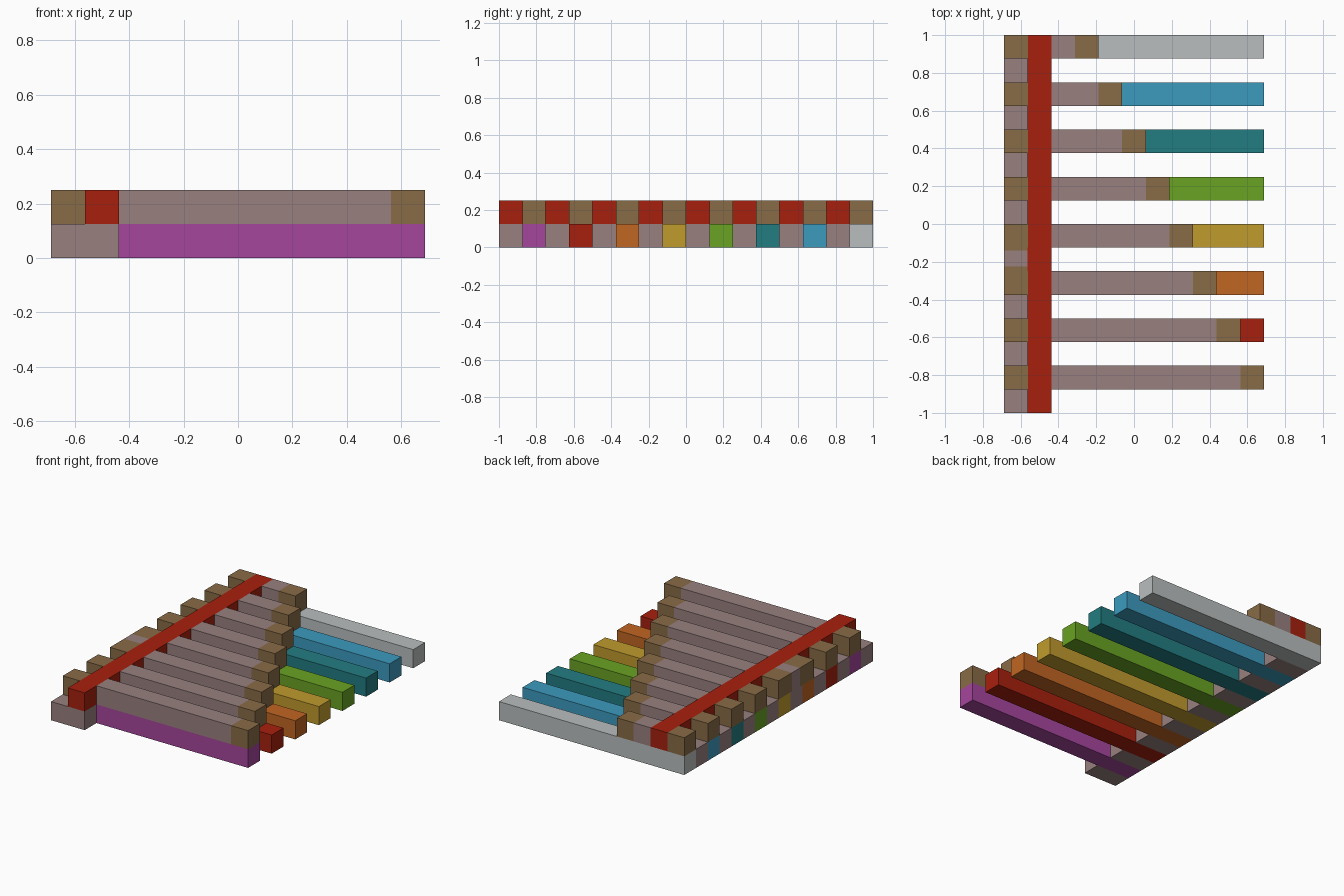
import bpy

# Everything sits on a grid of square beams, one unit thick
UNIT = 0.125
WIDTH, DEPTH = 11, 16


def linear(value):
    c = value / 255
    return c / 12.92 if c <= 0.04045 else ((c + 0.055) / 1.055) ** 2.4


def make_material(name, rgb):
    colour = [linear(v) for v in rgb] + [1.0]
    mat = bpy.data.materials.new(name)
    mat.diffuse_color = colour
    mat.use_nodes = True
    shader = next(n for n in mat.node_tree.nodes if n.type == 'BSDF_PRINCIPLED')
    shader.inputs["Base Color"].default_value = colour
    return mat


def beam(name, mat, x, y, z):
    """Box spanning (start, end) grid units along each axis."""
    bpy.ops.mesh.primitive_cube_add(size=1)
    obj = bpy.context.object
    obj.name = name
    spans = (x, y, z)
    offsets = (WIDTH / 2, DEPTH / 2, 0)
    size = [(b - a) * UNIT for a, b in spans]
    centre = [((a + b) / 2 - o) * UNIT for (a, b), o in zip(spans, offsets)]
    for v in obj.data.vertices:
        v.co = [c + p * s for c, p, s in zip(centre, v.co, size)]
    obj.data.materials.append(mat)
    return obj


cube = bpy.data.objects.get("Cube")
if cube:
    bpy.data.objects.remove(cube, do_unlink=True)

palette = {
    "magenta": (166, 70, 158),
    "red": (167, 32, 14),
    "orange": (193, 102, 34),
    "yellow": (192, 155, 45),
    "green": (105, 163, 34),
    "teal": (34, 125, 130),
    "blue": (60, 155, 191),
    "pale_grey": (186, 190, 190),
    "bark": (152, 128, 127),
    "cut_wood": (136, 107, 70),
}
mats = {name: make_material(name, rgb) for name, rgb in palette.items()}
bark, wood = mats["bark"], mats["cut_wood"]
LOW, HIGH = (0, 1), (1, 2)

# Coloured base beams, with a log stepped back one unit per row on top
for row, colour in enumerate(list(palette)[:8]):
    gap = (2 * row, 2 * row + 1)
    y = (2 * row + 1, 2 * row + 2)
    tip = WIDTH - row
    beam(f"{colour}_base_beam", mats[colour], (0, WIDTH), y, LOW)
    beam(f"base_spacer_{row}", bark, (0, 2), gap, LOW)
    beam(f"log_{row}", bark, (2, tip - 1), y, HIGH)
    beam(f"log_tip_{row}", wood, (tip - 1, tip), y, HIGH)
    beam(f"log_tail_{row}", wood, (0, 1), y, HIGH)

# Cross rail over the whole depth
beam("cross_rail", mats["red"], (1, 2), (0, DEPTH), HIGH)

# Raised spacer filling one gap between two log tails
start, end = 6.2, 6.88
beam("raised_spacer", bark, (0, 1), (start, end), HIGH)
beam("raised_spacer_front_edge", wood, (0, 1), (6, start), HIGH)
beam("raised_spacer_back_edge", wood, (0, 1), (end, 7), HIGH)
